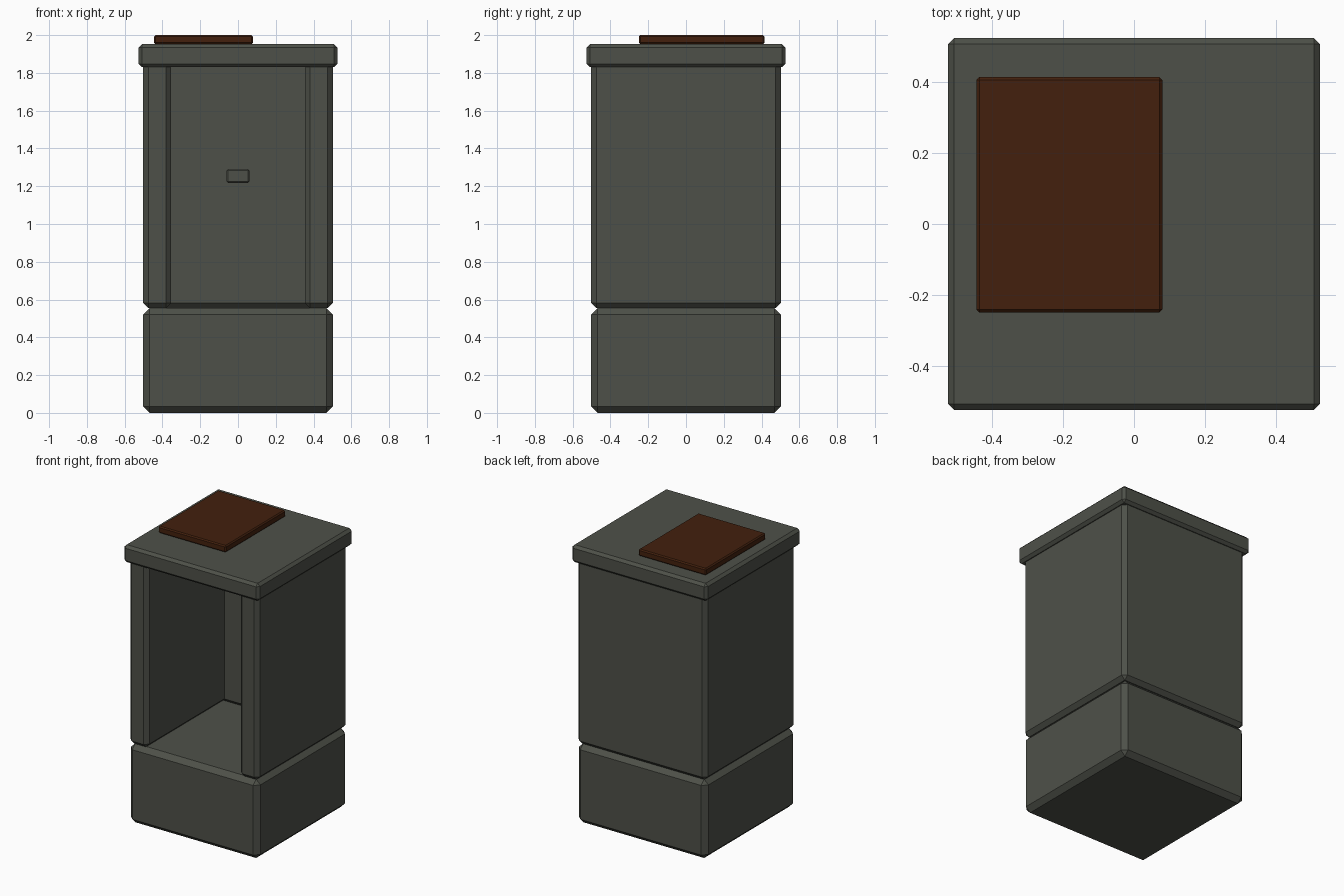
import bpy, bmesh
from mathutils import Vector

cube = bpy.data.objects.get("Cube")
if cube:
    bpy.data.objects.remove(cube, do_unlink=True)


def make_material(name, rgb):
    mat = bpy.data.materials.new(name)
    mat.use_nodes = True
    color = (*rgb, 1.0)
    mat.diffuse_color = color
    mat.node_tree.nodes["Principled BSDF"].inputs["Base Color"].default_value = color
    return mat


stone = make_material("grey green stone", (0.076, 0.081, 0.066))
leather = make_material("brown leather", (0.056, 0.0145, 0.004))


def prism(name, outline, z0, z1, bevel, mat):
    """Extrude a floor outline upward and chamfer its convex edges."""
    bm = bmesh.new()
    face = bm.faces.new([bm.verts.new((x, y, z0)) for x, y in outline])
    top = bmesh.ops.extrude_face_region(bm, geom=[face])["geom"]
    verts = [v for v in top if isinstance(v, bmesh.types.BMVert)]
    bmesh.ops.translate(bm, verts=verts, vec=Vector((0, 0, z1 - z0)))
    bmesh.ops.recalc_face_normals(bm, faces=bm.faces)
    bm.normal_update()
    edges = [e for e in bm.edges if e.is_convex]
    bmesh.ops.bevel(bm, geom=edges, offset=bevel, segments=1,
                    profile=0.5, affect='EDGES', clamp_overlap=True)
    bmesh.ops.recalc_face_normals(bm, faces=bm.faces)
    mesh = bpy.data.meshes.new(name)
    bm.to_mesh(mesh)
    bm.free()
    mesh.materials.append(mat)
    obj = bpy.data.objects.new(name, mesh)
    bpy.context.scene.collection.objects.link(obj)
    return obj


def block(name, x, y, z, bevel, mat):
    outline = [(x[0], y[0]), (x[1], y[0]), (x[1], y[1]), (x[0], y[1])]
    return prism(name, outline, z[0], z[1], bevel, mat)


# Solid plinth, also the floor of the niche
W = 0.502
block("base", (-W, W), (-W, W), (0, 0.554), 0.033, stone)

# U-shaped walls, open at the front, tops sunk into the slab
I = 0.355
walls = [(-W, -W), (-I, -W), (-I, I), (I, I), (I, -W), (W, -W), (W, W), (-W, W)]
prism("niche_walls", walls, 0.554, 1.875, 0.027, stone)

# Overhanging top slab
L = 0.526
block("top_slab", (-L, L), (-L, L), (1.83, 1.952), 0.018, stone)

# Small ledge on the inner back wall
block("back_wall_peg", (-0.06, 0.06), (0.315, 0.375), (1.217, 1.29), 0.008, stone)

# Thin mat lying off-centre on the slab
block("top_mat", (-0.445, 0.08), (-0.25, 0.415), (1.952, 2.0), 0.008, leather)
